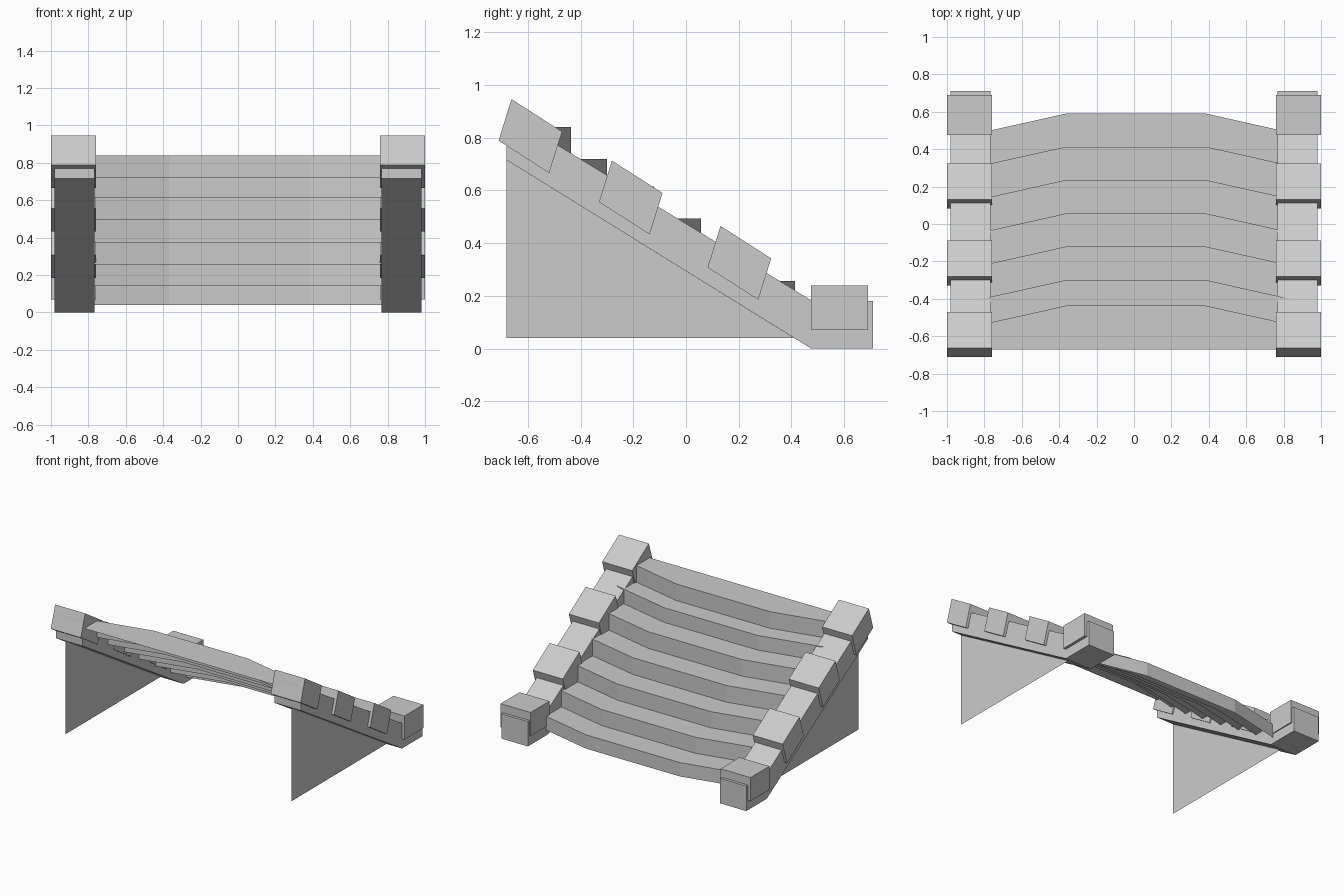
import bpy
import bmesh

cube = bpy.data.objects.get("Cube")
if cube:
    bpy.data.objects.remove(cube, do_unlink=True)

stone = bpy.data.materials.new("grey stone")
stone.use_nodes = True
colour = (0.6, 0.6, 0.6, 1)
stone.diffuse_color = colour
stone.node_tree.nodes["Principled BSDF"].inputs["Base Color"].default_value = colour


def finish(name, bm):
    mesh = bpy.data.meshes.new(name)
    bm.to_mesh(mesh)
    bm.free()
    mesh.materials.append(stone)
    obj = bpy.data.objects.new(name, mesh)
    bpy.context.collection.objects.link(obj)
    return obj


def side_profile(name, points, x0, x1=None):
    """Face in the y-z plane at x0, extruded to x1 when given."""
    bm = bmesh.new()
    face = bm.faces.new([bm.verts.new((x0, y, z)) for y, z in points])
    if x1 is not None:
        ext = bmesh.ops.extrude_face_region(bm, geom=[face])
        moved = [v for v in ext["geom"] if isinstance(v, bmesh.types.BMVert)]
        bmesh.ops.translate(bm, verts=moved, vec=(x1 - x0, 0, 0))
        bmesh.ops.recalc_face_normals(bm, faces=bm.faces)
    return finish(name, bm)


rail = [(-0.68, 0.715), (0.475, 0), (0.71, 0), (0.71, 0.18),
        (0.48, 0.18), (-0.68, 0.89)]
wall = [(-0.68, 0.04), (0.41, 0.04), (-0.68, 0.715)]
sloped_block = [(-0.095, 0.14), (0.097, 0.017), (0.048, -0.14), (-0.144, -0.017)]
block_centres = [(-0.567, 0.806), (-0.186, 0.573), (0.226, 0.325)]
end_block = [(0.475, 0.07), (0.69, 0.07), (0.69, 0.24), (0.475, 0.24)]

# Side rails, thin walls and capping blocks
for side, s in (("left", 1), ("right", -1)):
    side_profile(side + "_rail", rail, s * 0.768, s * 0.98)
    side_profile(side + "_wall", wall, s * 0.905)
    for i, (cy, cz) in enumerate(block_centres):
        pts = [(cy + y, cz + z) for y, z in sloped_block]
        side_profile(f"{side}_block_{i + 1}", pts, s * 0.76, s)
    side_profile(side + "_end_block", end_block, s * 0.76, s)

# Bowed steps: one open sheet of risers and treads
noses = [0.59, 0.413, 0.235, 0.056, -0.121, -0.3, -0.437]
heights = [0.04, 0.14, 0.256, 0.373, 0.494, 0.614, 0.72, 0.84]
bow = [(-0.88, 0.115), (-0.365, 0), (0.385, 0), (0.9, 0.115)]

bm = bmesh.new()
rows = []
for i, nose in enumerate(noses):
    for z in heights[i:i + 2]:
        rows.append([bm.verts.new((x, nose - drop, z)) for x, drop in bow])
rows.append([bm.verts.new((x, -0.67, heights[-1])) for x, _ in bow])
for low, high in zip(rows, rows[1:]):
    for k in range(len(bow) - 1):
        bm.faces.new((low[k + 1], low[k], high[k], high[k + 1]))
finish("steps", bm)
